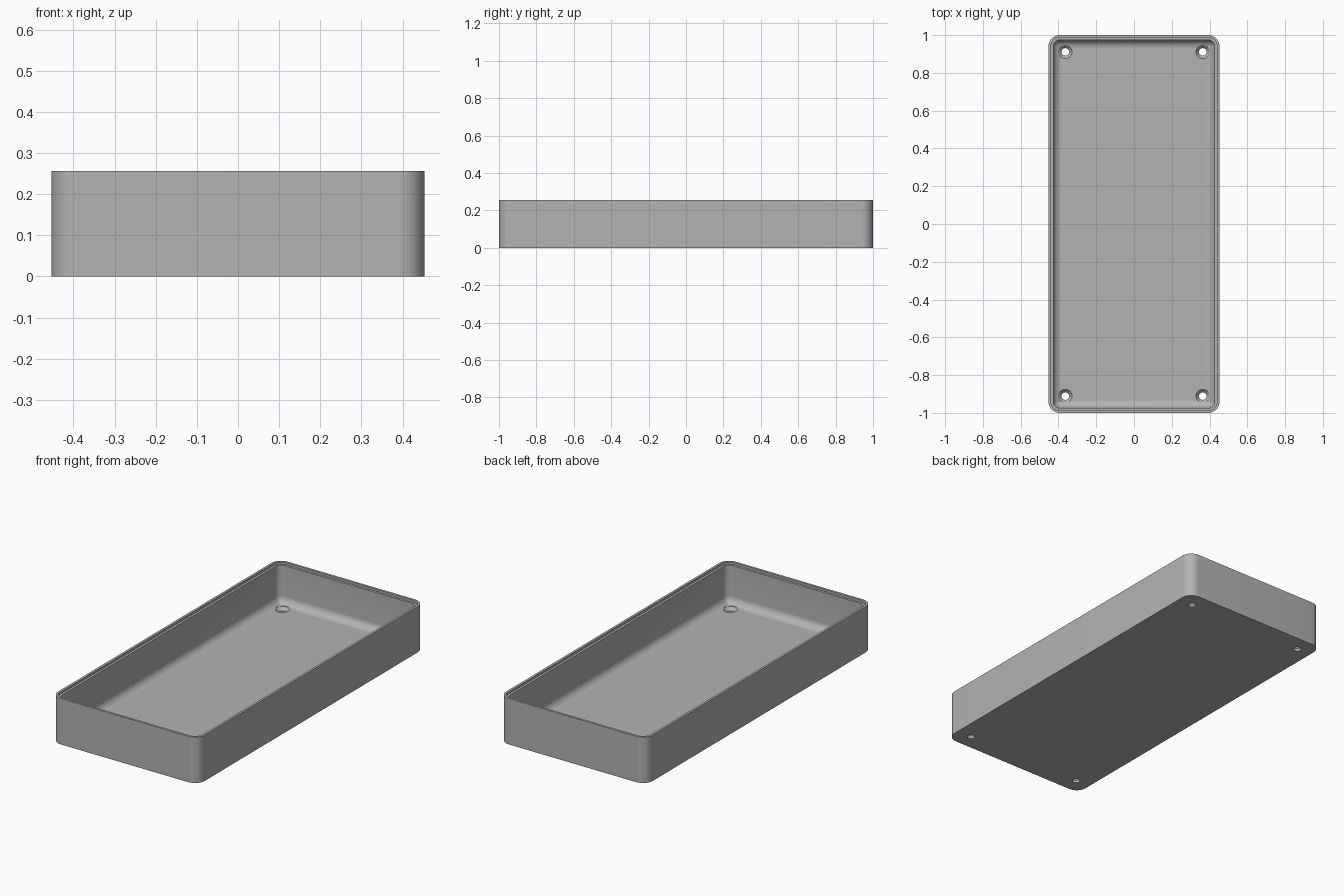
import bpy, bmesh, math

HALF_X, HALF_Y, HEIGHT = 0.453, 1.0, 0.256
CORNER, WALL, FLOOR, FILLET = 0.06, 0.026, 0.032, 0.042
STEPS = 10

cube = bpy.data.objects.get("Cube")
if cube:
    bpy.data.objects.remove(cube, do_unlink=True)

grey = bpy.data.materials.new("plain grey")
grey.use_nodes = True
colour = (0.45, 0.45, 0.45, 1)
grey.diffuse_color = colour
grey.node_tree.nodes["Principled BSDF"].inputs["Base Color"].default_value = colour


def rounded_loop(bm, inset, z):
    """Ring of vertices around a rounded rectangle."""
    r = max(CORNER - inset, 0.004)
    cx, cy = HALF_X - inset - r, HALF_Y - inset - r
    ring = []
    for q, (sx, sy) in enumerate([(1, 1), (-1, 1), (-1, -1), (1, -1)]):
        for i in range(STEPS + 1):
            a = math.pi / 2 * (q + i / STEPS)
            ring.append(bm.verts.new((sx * cx + r * math.cos(a), sy * cy + r * math.sin(a), z)))
    return ring


def mesh_object(name, bm):
    bmesh.ops.recalc_face_normals(bm, faces=bm.faces[:])
    mesh = bpy.data.meshes.new(name)
    bm.to_mesh(mesh)
    bm.free()
    mesh.materials.append(grey)
    obj = bpy.data.objects.new(name, mesh)
    bpy.context.collection.objects.link(obj)
    return obj


# Wall section: outside, rim, shallow lid ledge, inside wall, floor fillet
profile = [(0, 0), (0, HEIGHT), (WALL / 2, HEIGHT), (WALL / 2, HEIGHT - 0.012), (WALL, HEIGHT - 0.012)]
for i in range(9):
    a = math.pi / 2 * i / 8
    profile.append((WALL + FILLET * (1 - math.cos(a)), FLOOR + FILLET * (1 - math.sin(a))))

bm = bmesh.new()
rings = [rounded_loop(bm, *p) for p in profile]
for lower, upper in zip(rings, rings[1:]):
    for i in range(len(lower)):
        j = (i + 1) % len(lower)
        bm.faces.new((lower[i], lower[j], upper[j], upper[i]))
bm.faces.new(rings[0])
bm.faces.new(rings[-1])
tray = mesh_object("tray", bm)

# Countersunk screw holes in the four corners
hole_profile = [(0.02, -0.02), (0.02, 0.014), (0.036, FLOOR), (0.036, FLOOR + 0.03)]
bm = bmesh.new()
for sx in (-1, 1):
    for sy in (-1, 1):
        rings = []
        for r, z in hole_profile:
            angles = [math.tau * i / 32 for i in range(32)]
            rings.append([bm.verts.new((sx * 0.364 + r * math.cos(a), sy * 0.911 + r * math.sin(a), z))
                          for a in angles])
        for lower, upper in zip(rings, rings[1:]):
            for i in range(32):
                j = (i + 1) % 32
                bm.faces.new((lower[i], lower[j], upper[j], upper[i]))
        bm.faces.new(rings[0])
        bm.faces.new(rings[-1])
cutter = mesh_object("screw_hole_cutter", bm)
cutter.hide_render = True

cut = tray.modifiers.new("screw holes", "BOOLEAN")
cut.operation = "DIFFERENCE"
cut.solver = "EXACT"
cut.object = cutter
bpy.ops.object.select_all(action="DESELECT")
bpy.context.view_layer.objects.active = tray
tray.select_set(True)
bpy.ops.object.modifier_apply(modifier=cut.name)
bpy.data.objects.remove(cutter, do_unlink=True)
bpy.ops.object.shade_smooth_by_angle(angle=math.radians(30))
